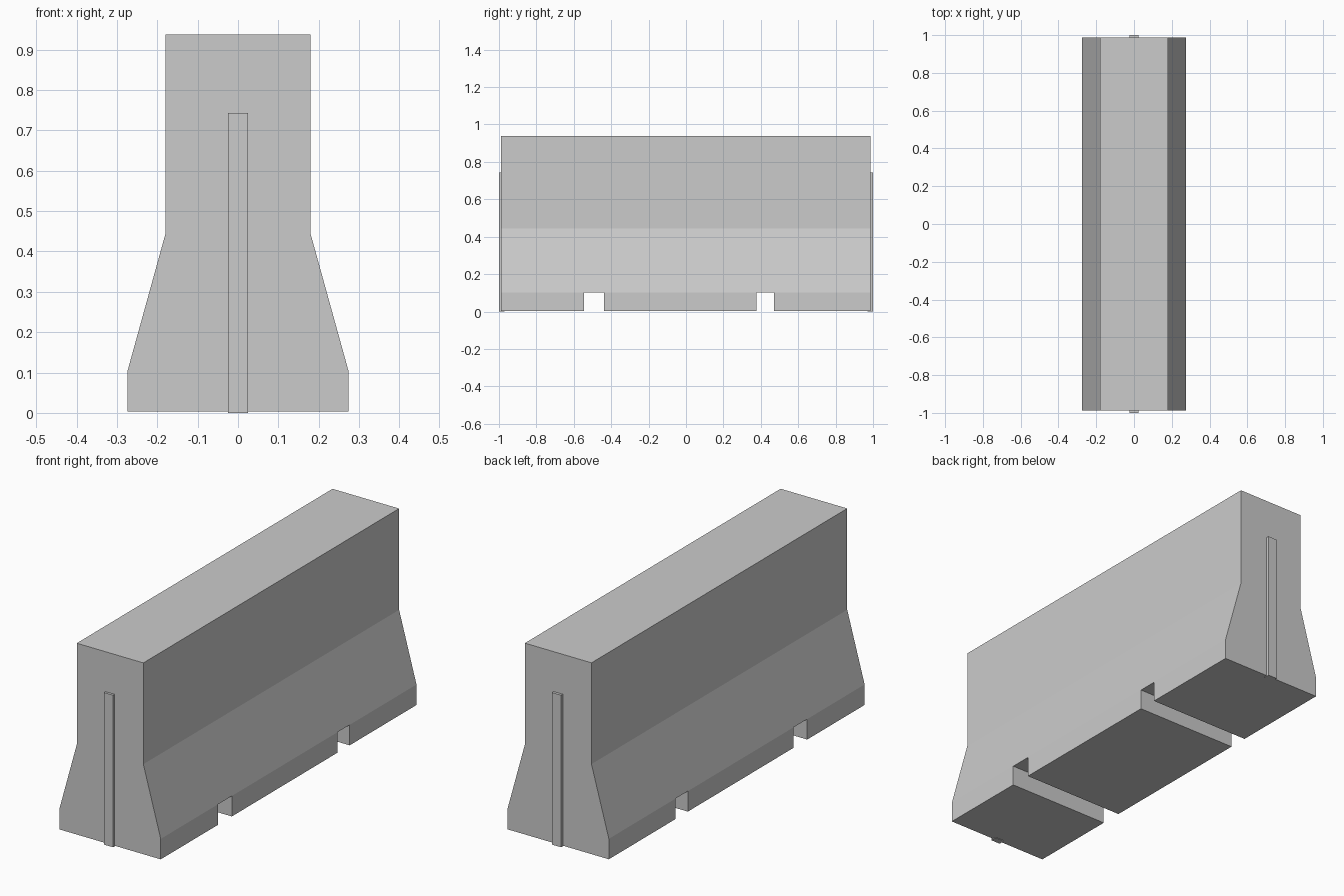
import bpy, bmesh

if "Cube" in bpy.data.objects:
    bpy.data.objects.remove(bpy.data.objects["Cube"])


def link_mesh(name, bm):
    bmesh.ops.recalc_face_normals(bm, faces=bm.faces)
    mesh = bpy.data.meshes.new(name)
    bm.to_mesh(mesh)
    bm.free()
    obj = bpy.data.objects.new(name, mesh)
    bpy.context.collection.objects.link(obj)
    return obj


def box(name, x0, x1, y0, y1, z0, z1):
    bm = bmesh.new()
    bmesh.ops.create_cube(bm, size=1)
    for v in bm.verts:
        v.co = (x1 if v.co.x > 0 else x0,
                y1 if v.co.y > 0 else y0,
                z1 if v.co.z > 0 else z0)
    return link_mesh(name, bm)


# Barrier body: mirrored half profile (x, z) extruded along y
Y0, Y1, FOOT_TOP = -0.988, 0.987, 0.103
half = [(0.274, 0.003), (0.274, FOOT_TOP), (0.18, 0.443), (0.18, 0.938)]
profile = half + [(-x, z) for x, z in reversed(half)]
bm = bmesh.new()
face = bm.faces.new([bm.verts.new((x, Y0, z)) for x, z in profile])
ext = bmesh.ops.extrude_face_region(bm, geom=[face], use_keep_orig=True)
verts = [g for g in ext["geom"] if isinstance(g, bmesh.types.BMVert)]
bmesh.ops.translate(bm, verts=verts, vec=(0, Y1 - Y0, 0))
body = link_mesh("barrier_body", bm)

# Forklift / drainage slots cut through the foot
for i, (y0, y1) in enumerate([(-0.545, -0.439), (0.377, 0.471)]):
    cutter = box(f"slot_cutter_{i + 1}", -0.4, 0.4, y0, y1, -0.1, FOOT_TOP)
    cutter.hide_render = True
    cutter.hide_viewport = True
    cutter.display_type = 'WIRE'
    mod = body.modifiers.new(f"slot_{i + 1}", 'BOOLEAN')
    mod.operation = 'DIFFERENCE'
    mod.solver = 'EXACT'
    mod.object = cutter

# Connector tongues on both ends
box("front_connector", -0.025, 0.025, -1.0, -0.97, 0, 0.743)
box("back_connector", -0.025, 0.025, 0.97, 1.0, 0, 0.743)
